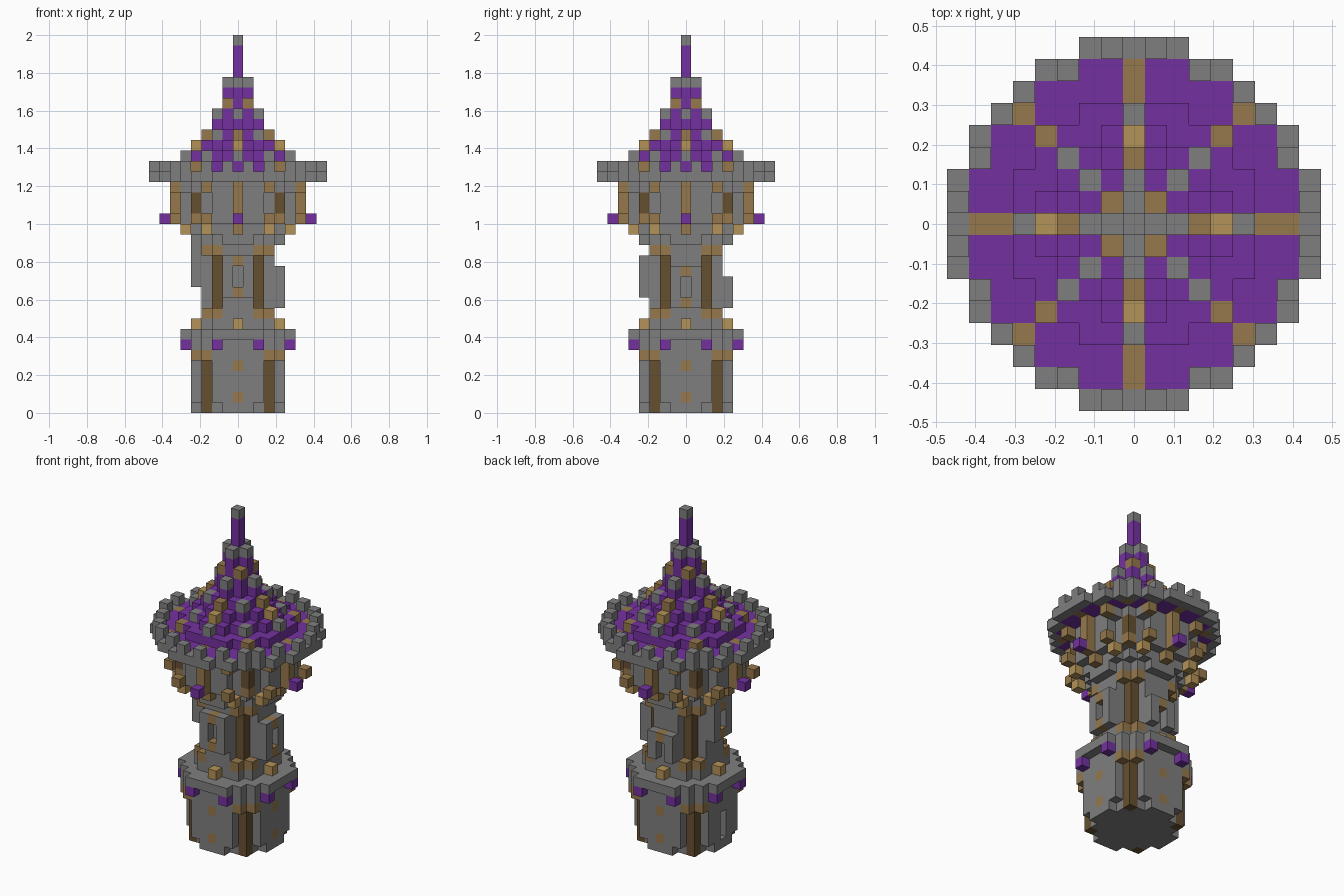
import bpy, bmesh
from mathutils import Vector

cube = bpy.data.objects.get("Cube")
if cube:
    bpy.data.objects.remove(cube, do_unlink=True)

V = 1 / 18  # block size
COLOURS = {
    "stone": (0.212, 0.212, 0.212),
    "purple": (0.175, 0.031, 0.352),
    "tan": (0.300, 0.188, 0.070),
    "gold": (0.456, 0.290, 0.098),
    "dark_brown": (0.133, 0.080, 0.030),
}
NAMES = list(COLOURS)
MATS = []
for name, rgb in COLOURS.items():
    m = bpy.data.materials.new(name)
    m.use_nodes = True
    m.diffuse_color = (*rgb, 1)
    bsdf = m.node_tree.nodes["Principled BSDF"]
    bsdf.inputs["Base Color"].default_value = (*rgb, 1)
    bsdf.inputs["Roughness"].default_value = 0.9
    MATS.append(m)

parts = {}  # part name -> {cell: colour}


def put(part, cells, layers, colour="stone"):
    grid = parts.setdefault(part, {})
    for x, y in cells:
        for z in layers:
            grid[x, y, z] = colour


def cut(part, cells, layers):
    for x, y in cells:
        for z in layers:
            parts[part].pop((x, y, z), None)


def disc(r):
    n = range(-9, 10)
    return [(x, y) for x in n for y in n if x * x + y * y <= r * r]


def around(a, b):
    """All mirrored and turned copies of one plan position."""
    return {(s * p, t * q) for p, q in ((a, b), (b, a)) for s in (1, -1) for t in (1, -1)}


# Base drum with brown corner columns and a tan band at the top
put("base", disc(4.5), range(0, 6))
cut("base", around(4, 2), [0])
put("base", around(3, 3), range(0, 5), "dark_brown")
put("base", around(3, 3) | around(4, 3), [5], "tan")
put("base", around(4, 0), [1, 4], "tan")

# Doorway on the right side
put("base", [(-4, y) for y in (-1, 0, 1)], range(0, 5))
cut("base", [(-4, 0)], range(1, 4))
put("base", [(-3, 0)], range(1, 4), "purple")

# Ledge with hanging and standing studs
put("ledge", disc(4.5), [6])
put("ledge", around(4, 3), [6])
put("ledge", disc(5.4), [7])
put("ledge_studs", around(5, 2), [6], "purple")
put("ledge_studs", around(4, 0), [8], "gold")

# Shaft with brown corners and tan collars
put("shaft", disc(3.7), [8])
put("shaft", disc(3.2), range(9, 16))
put("shaft", around(2, 2), range(10, 15), "dark_brown")
put("shaft", around(3, 2) | around(2, 2), [9, 15], "tan")

# Window bays climbing round the shaft
for (dx, dy), low, high in (((0, -1), 11, 14), ((1, 0), 10, 13), ((-1, 0), 12, 15), ((0, 1), 10, 12)):
    bay = [(4 * dx + s * dy, 4 * dy + s * dx) for s in (-1, 0, 1)]
    put("window_bays", bay, range(low, high + 1))
    put("window_bays", bay[1:2], [low, high], "tan")
    cut("window_bays", bay[1:2], range(high - 2, high))

# Gallery: corbels, drum, corner columns and studs
put("gallery", disc(3.7), [16])
put("gallery", around(4, 0) | around(4, 1), [16])
put("gallery", disc(4.5), [17])
put("gallery", disc(5.4), range(18, 21))
put("gallery", disc(5.9), [21])
put("gallery", around(4, 4), range(19, 21), "dark_brown")
put("gallery", around(4, 4), [18], "tan")
put("gallery_studs", around(5, 3), [17], "gold")
put("gallery_studs", around(5, 0), [17], "tan")
put("gallery_studs", around(6, 0), range(18, 22), "tan")
put("gallery_studs", around(6, 3), [18, 21], "tan")
put("gallery_studs", around(7, 0), [18], "purple")

# Parapet with alternating battlements
inner = set(disc(7.3))
rim = [c for c in disc(8.3) if c not in inner]
put("parapet", rim, [22])
put("parapet", [c for c in rim if min(abs(c[0]), abs(c[1])) % 2], [23])

# Stepped roof
for z, r in ((22, 7.3), (23, 5.4), (24, 4.2), (25, 3.2), (26, 2.3), (27, 2), (28, 1.5), (29, 1), (30, 1)):
    put("roof", disc(r), [z], "purple")
put("roof", around(6, 0) | around(7, 0) | around(5, 5), [22], "tan")

# Ribs running down the roof on the axes and diagonals
for a, b, z, colour in (
    (5, 0, 23, "gold"), (5, 0, 24, "stone"), (4, 0, 25, "gold"), (3, 0, 26, "tan"),
    (2, 0, 28, "stone"), (1, 0, 31, "stone"),
    (4, 4, 23, "tan"), (3, 3, 24, "stone"), (2, 2, 26, "stone"), (1, 1, 29, "tan"),
):
    put("roof_ribs", around(a, b), [z], colour)

# Spire
put("spire", [(0, 0)], range(31, 35), "purple")
put("spire", [(0, 0)], [35])

# Turn the blocks into meshes, keeping only the outer faces
solid = {c for grid in parts.values() for c in grid}
AXES = [Vector(a) for a in ((1, 0, 0), (0, 1, 0), (0, 0, 1))]
for part, grid in parts.items():
    bm = bmesh.new()
    verts = {}

    def corner(p):
        key = tuple(round(2 * c) for c in p)
        if key not in verts:
            verts[key] = bm.verts.new(p * V)
        return verts[key]

    for cell, colour in grid.items():
        centre = Vector(cell) + AXES[2] / 2
        for i in range(3):
            for s in (1, -1):
                n = AXES[i] * s
                if tuple(int(c) for c in Vector(cell) + n) in solid:
                    continue
                u = AXES[(i + 1) % 3] / 2
                w = AXES[(i + 2) % 3] / 2 * s
                mid = centre + n / 2
                face = bm.faces.new([corner(mid + d) for d in (-u - w, u - w, u + w, w - u)])
                face.material_index = NAMES.index(colour)
    bmesh.ops.dissolve_limit(bm, angle_limit=0.01, verts=bm.verts[:], edges=bm.edges[:], delimit={"MATERIAL"})
    mesh = bpy.data.meshes.new(part)
    bm.to_mesh(mesh)
    bm.free()
    for m in MATS:
        mesh.materials.append(m)
    bpy.context.collection.objects.link(bpy.data.objects.new(part, mesh))
